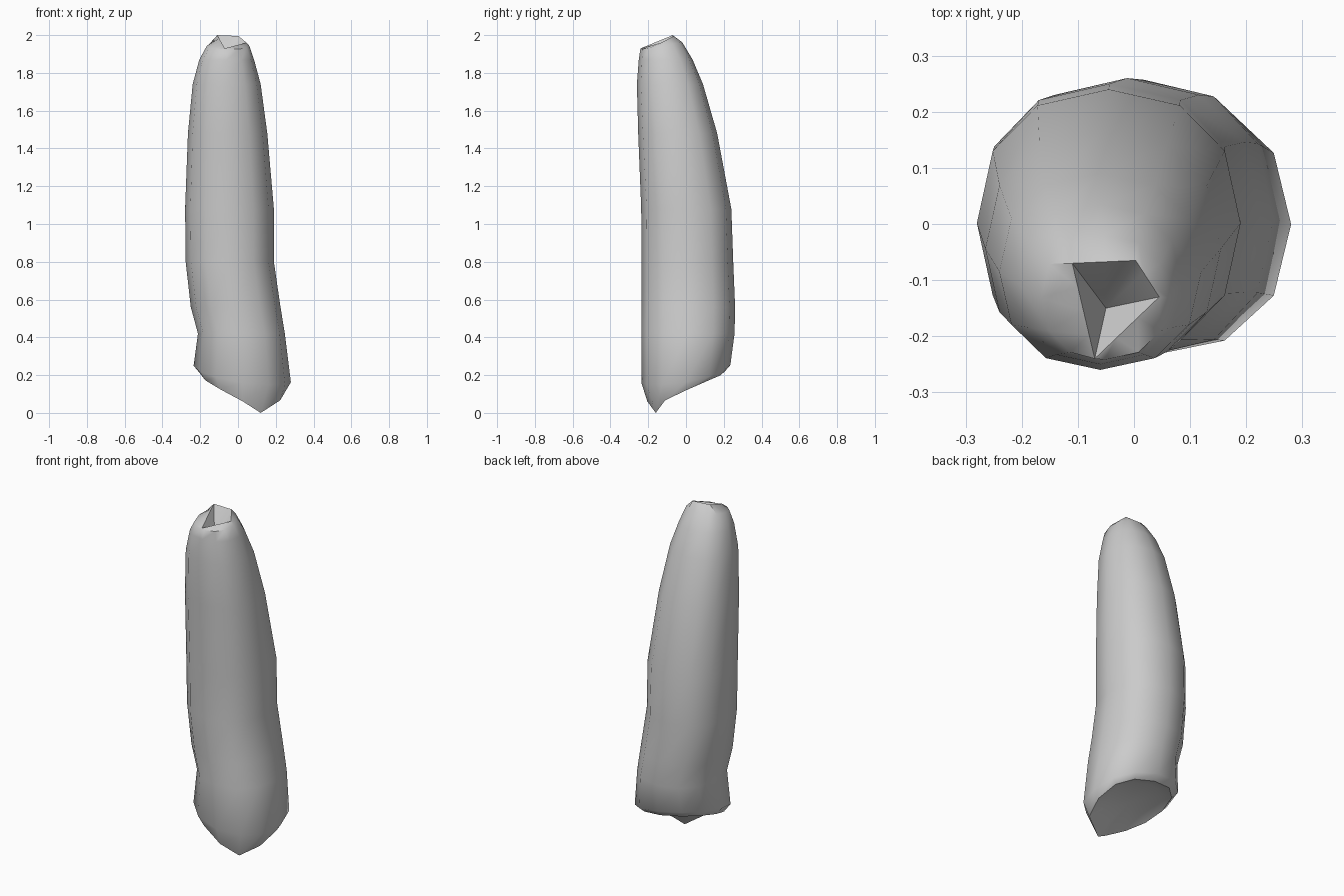
import bpy, bmesh, math
from mathutils import Vector

if "Cube" in bpy.data.objects:
    bpy.data.objects.remove(bpy.data.objects["Cube"])

N = 12
TIP = Vector((0.12, -0.16))


def spow(v, p):
    return math.copysign(abs(v) ** p, v) if abs(v) > 1e-6 else 0.0


def section(x0, x1, y0, y1):
    """Slightly squared oval filling the given bounds."""
    p = 2 / 2.25
    return [Vector(((x0 + x1) / 2 + (x1 - x0) / 2 * spow(math.cos(math.tau * k / N), p),
                    (y0 + y1) / 2 + (y1 - y0) / 2 * spow(math.sin(math.tau * k / N), p)))
            for k in range(N)]


bm = bmesh.new()


def ring(points):
    return [bm.verts.new(p) for p in points]


def bridge(a, b):
    for k in range(N):
        j = (k + 1) % N
        bm.faces.new((a[k], a[j], b[j], b[k]))


# Slanted bottom rim, rising away from the lowest point
rim = section(-0.20, 0.25, -0.205, 0.205)
low = min(range(N), key=lambda k: (rim[k] - TIP).length)
rim[low] = TIP
rim_pts = [Vector((p.x, p.y, min(0.24, 0.58 * (p - TIP).length))) for p in rim]
rings = [ring(rim_pts)]

# Lower edge of the body, also slightly tilted
rings.append(ring([Vector((p.x, p.y, min(0.31, max(0.15, 0.21 - 0.17 * p.x + 0.2 * p.y))))
                   for p in section(-0.235, 0.28, -0.236, 0.235)]))

# Body sections: x min, x max, y min, y max, z
for x0, x1, y0, y1, z in [
        (-0.212, 0.248, -0.236, 0.257, 0.42),
        (-0.25, 0.225, -0.236, 0.26, 0.56),
        (-0.277, 0.19, -0.236, 0.25, 0.80),
        (-0.28, 0.19, -0.237, 0.24, 1.08),
        (-0.265, 0.155, -0.253, 0.165, 1.48),
        (-0.24, 0.12, -0.26, 0.09, 1.74),
        (-0.205, 0.085, -0.25, 0.035, 1.87)]:
    rings.append(ring([Vector((p.x, p.y, z)) for p in section(x0, x1, y0, y1)]))

# Shoulder just below the tip
rings.append(ring([Vector((p.x, p.y, 1.945 + 0.17 * (p.y + 0.12)))
                   for p in section(-0.165, 0.06, -0.242, -0.02)]))

# Four-cornered mouth at the top
corners = [(0, (0.045, -0.13, 1.96)), (3, (0.003, -0.065, 1.995)),
           (5, (-0.11, -0.07, 2.0)), (9, (-0.07, -0.24, 1.93)), (N, (0.045, -0.13, 1.96))]
mouth_pts = []
for (k0, a), (k1, b) in zip(corners, corners[1:]):
    for k in range(k0, k1):
        mouth_pts.append(Vector(a).lerp(Vector(b), (k - k0) / (k1 - k0)))
rings.append(ring(mouth_pts))

for a, b in zip(rings, rings[1:]):
    bridge(a, b)

# Small hollow inside the mouth
floor = bm.verts.new((-0.05, -0.15, 1.87))
for k in range(N):
    bm.faces.new((rings[-1][k], rings[-1][(k + 1) % N], floor))

# Shallow hollow in the slanted underside
mid = sum(rim_pts, Vector()) / N
inner = ring([mid.lerp(p, 0.7) + Vector((0, 0, 0.03)) for p in rim_pts])
bridge(inner, rings[0])
centre = bm.verts.new(mid + Vector((0, 0, 0.03)))
for k in range(N):
    bm.faces.new((inner[(k + 1) % N], inner[k], centre))

bmesh.ops.recalc_face_normals(bm, faces=bm.faces)
mesh = bpy.data.meshes.new("finger_body")
bm.to_mesh(mesh)
bm.free()
body = bpy.data.objects.new("tapered_body", mesh)
bpy.context.collection.objects.link(body)
bpy.context.view_layer.objects.active = body
body.select_set(True)
bpy.ops.object.shade_smooth_by_angle(angle=math.radians(50))
